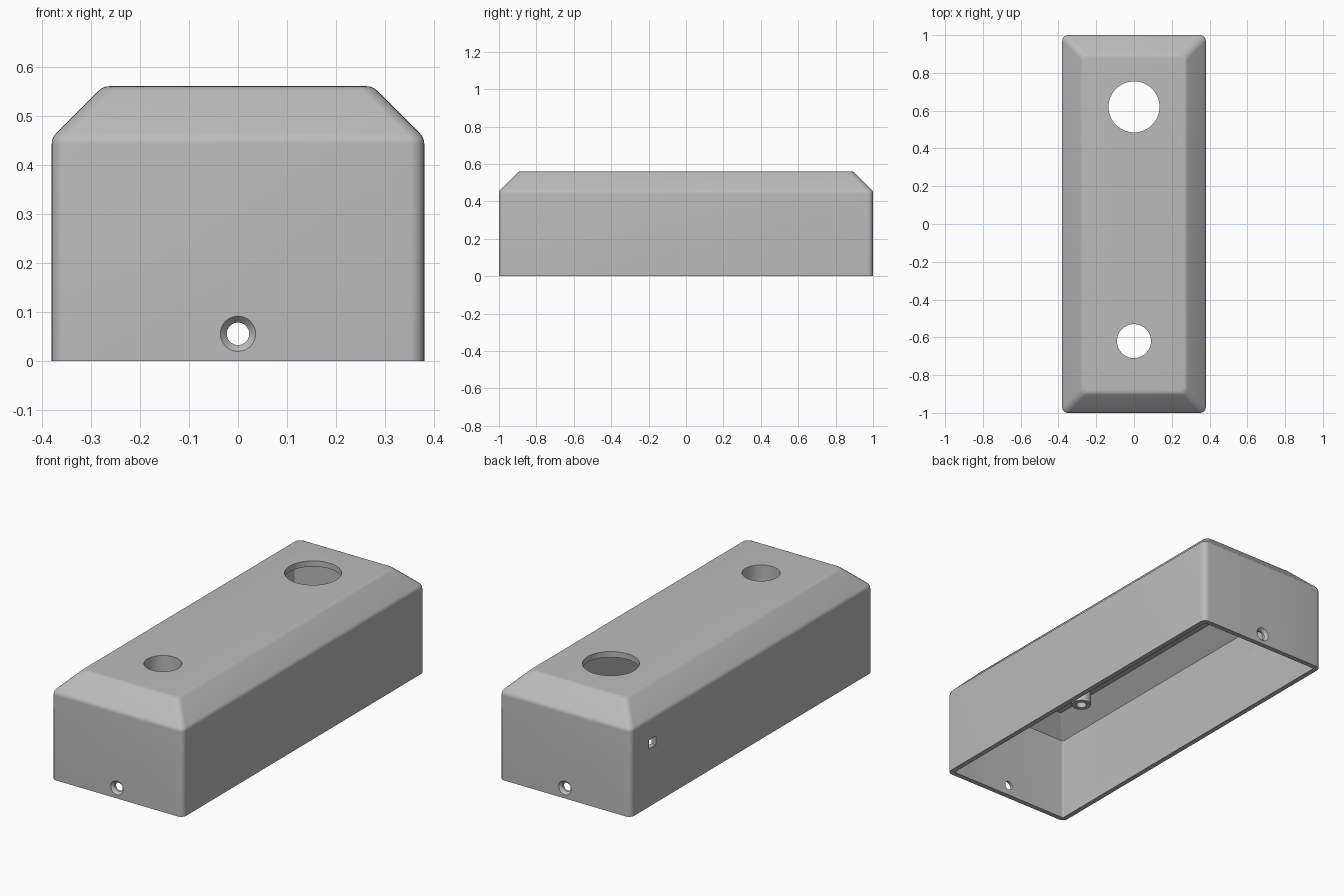
import bpy
import bmesh
import math
from mathutils import Matrix

if "Cube" in bpy.data.objects:
    bpy.data.objects.remove(bpy.data.objects["Cube"])

HALF_X, HALF_Y, HEIGHT, SLOPE = 0.38, 1.0, 0.56, 0.105
WALL, ROOF = 0.026, 0.03

grey = bpy.data.materials.new("plain grey")
grey.use_nodes = True
grey.diffuse_color = (0.5, 0.5, 0.5, 1)
grey.node_tree.nodes["Principled BSDF"].inputs["Base Color"].default_value = grey.diffuse_color


def finish(name, bm):
    bmesh.ops.recalc_face_normals(bm, faces=bm.faces)
    mesh = bpy.data.meshes.new(name)
    bm.to_mesh(mesh)
    bm.free()
    mesh.materials.append(grey)
    obj = bpy.data.objects.new(name, mesh)
    bpy.context.collection.objects.link(obj)
    return obj


def loft(bm, loops, capped):
    rings = [[bm.verts.new(p) for p in loop] for loop in loops]
    pairs = list(zip(rings, rings[1:]))
    if capped:
        bm.faces.new(rings[0])
        bm.faces.new(rings[-1])
    else:
        pairs.append((rings[-1], rings[0]))
    for a, b in pairs:
        for i in range(len(a)):
            j = (i + 1) % len(a)
            bm.faces.new((a[i], a[j], b[j], b[i]))


def rounded_rect(inset, z, radius, steps=6):
    pts = []
    for k, (sx, sy) in enumerate([(1, 1), (-1, 1), (-1, -1), (1, -1)]):
        for s in range(steps + 1):
            a = (k + s / steps) * math.pi / 2
            pts.append((sx * (HALF_X - inset - radius) + radius * math.cos(a),
                        sy * (HALF_Y - inset - radius) + radius * math.sin(a), z))
    return pts


def lathe(name, profile, place=None, capped=True, sides=64):
    bm = bmesh.new()
    turns = [2 * math.pi * i / sides for i in range(sides)]
    loft(bm, [[(r * math.cos(a), r * math.sin(a), z) for a in turns] for r, z in profile], capped)
    bm.transform(place or Matrix())
    return finish(name, bm)


def smooth(obj):
    bpy.ops.object.select_all(action='DESELECT')
    obj.select_set(True)
    bpy.context.view_layer.objects.active = obj
    bpy.ops.object.shade_smooth_by_angle(angle=math.radians(30))


def cut(target, cutter):
    mod = target.modifiers.new("cut", 'BOOLEAN')
    mod.operation, mod.solver, mod.object = 'DIFFERENCE', 'EXACT', cutter
    bpy.context.view_layer.objects.active = target
    bpy.ops.object.modifier_apply(modifier=mod.name)
    bpy.data.objects.remove(cutter)


def soft_edge(inset, z, start, end, radius=0.03, steps=4):
    """Outer profile points rounding an edge between two slope angles."""
    t = radius * math.tan((end - start) / 2)
    x, y = inset - t * math.sin(start), z - t * math.cos(start)
    cx, cy = x + radius * math.cos(start), y - radius * math.sin(start)
    angles = [start + (end - start) * s / steps for s in range(steps + 1)]
    return [(cx - radius * math.cos(a), cy + radius * math.sin(a)) for a in angles]


# Hollow enclosure: inner ceiling, inner wall, rim, outer wall, sloped top
quarter = math.pi / 4
outer = [(0, 0)] + soft_edge(0, HEIGHT - SLOPE, 0, quarter) \
    + soft_edge(SLOPE, HEIGHT, quarter, 2 * quarter)
inner = [(SLOPE + 0.012, HEIGHT - ROOF), (WALL, HEIGHT - SLOPE - 0.014), (WALL, 0)]
bm = bmesh.new()
loft(bm, [rounded_rect(i, z, 0.006) for i, z in inner]
     + [rounded_rect(i, z, 0.03) for i, z in outer], True)
enclosure = finish("enclosure", bm)

# Round openings in the top
for radius, y in ((0.135, 0.62), (0.09, -0.62)):
    cut(enclosure, lathe("top_cutter", [(radius, 0.5), (radius, 0.6)],
                         Matrix.Translation((0, y, 0))))

# Countersunk screw holes in both ends
for side in (-1, 1):
    place = Matrix.Translation((0, side * HALF_Y, 0.055)) @ Matrix.Rotation(-side * math.pi / 2, 4, 'X')
    cut(enclosure, lathe("screw_cutter", [(0.023, -0.05), (0.023, -0.014), (0.036, 0), (0.036, 0.02)],
                         place, sides=32))

# Small rectangular opening in the right wall
bm = bmesh.new()
bmesh.ops.create_cube(bm, size=1)
bm.transform(Matrix.Translation((-HALF_X, 0.82, 0.325)) @ Matrix.Diagonal((0.1, 0.055, 0.045, 1)))
cut(enclosure, finish("slot_cutter", bm))
smooth(enclosure)

# Collar under the smaller top opening
smooth(lathe("switch_collar", [(0.09, 0.53), (0.09, 0.44), (0.11, 0.44), (0.11, 0.53)],
             Matrix.Translation((0, -0.62, 0)), capped=False))

# Hollow screw post hanging from the ceiling
smooth(lathe("screw_post", [(0.048, 0.535), (0.048, 0.27), (0.026, 0.27), (0.026, 0.4)],
             Matrix.Translation((0, -0.41, 0)), sides=32))
